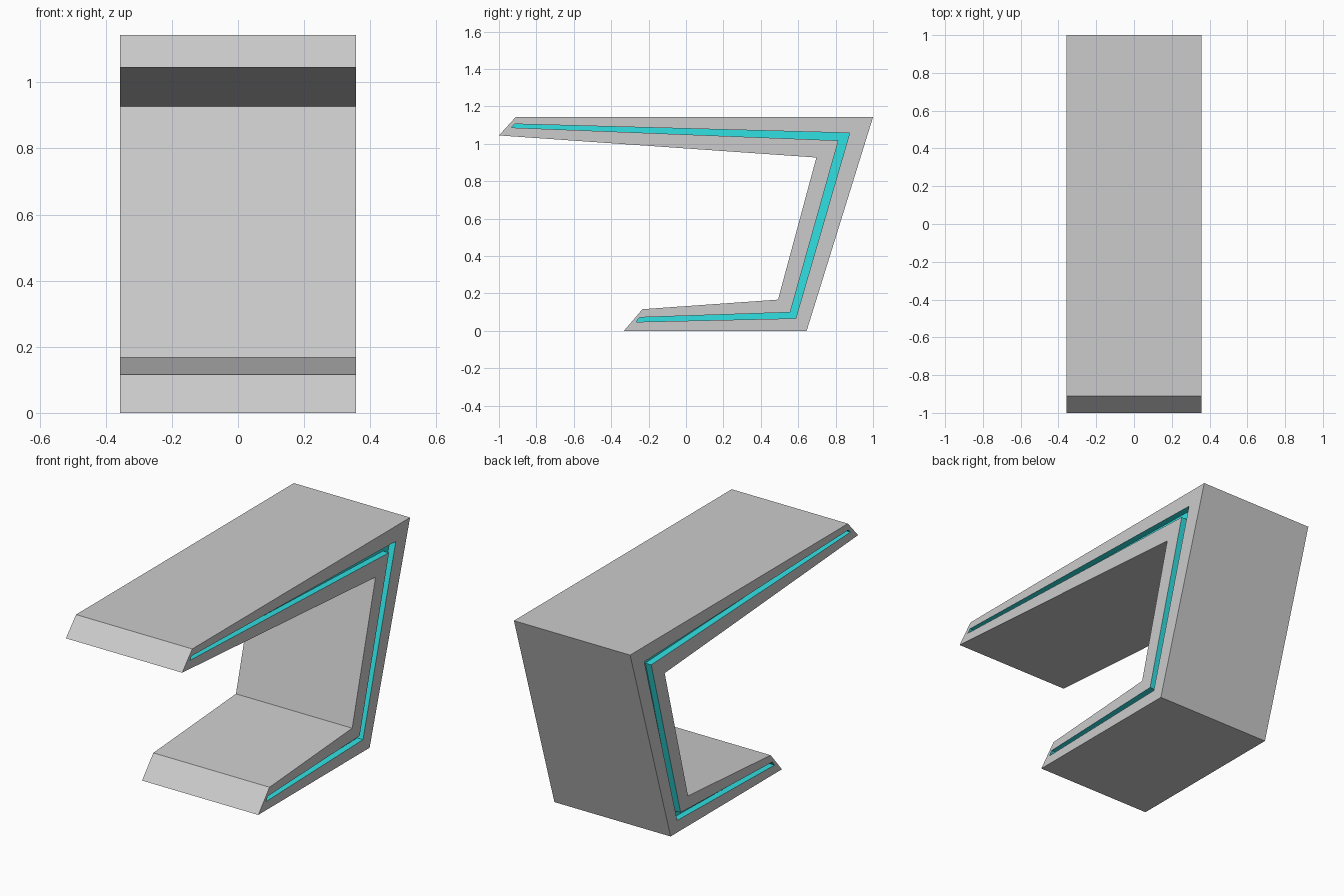
import bpy
import bmesh

if "Cube" in bpy.data.objects:
    bpy.data.objects.remove(bpy.data.objects["Cube"])

HALF_WIDTH = 0.357
DEPTH = 0.036

# Side profiles (y, z): outer body and the matching inset light channel
BODY = [(-1, 1.045), (-0.911, 1.143), (1, 1.143), (0.645, 0),
        (-0.332, 0), (-0.233, 0.116), (0.492, 0.167), (0.697, 0.927)]
CHANNEL = [(-0.934, 1.087), (-0.915, 1.106), (0.875, 1.058), (0.587, 0.067),
           (-0.266, 0.048), (-0.248, 0.072), (0.557, 0.099), (0.815, 1.018)]
N = len(BODY)


def material(name, color):
    mat = bpy.data.materials.new(name)
    mat.diffuse_color = color
    mat.use_nodes = True
    mat.node_tree.nodes["Principled BSDF"].inputs["Base Color"].default_value = mat.diffuse_color
    return mat


bm = bmesh.new()


def ring(profile, x):
    return [bm.verts.new((x, y, z)) for y, z in profile]


def bridge(a, b, slot):
    for i in range(N):
        j = (i + 1) % N
        bm.faces.new((a[i], a[j], b[j], b[i])).material_index = slot


# Both sides: grey rim around a recessed teal channel
edges = []
for side in (-1, 1):
    outer = ring(BODY, side * HALF_WIDTH)
    lip = ring(CHANNEL, side * HALF_WIDTH)
    floor = ring(CHANNEL, side * (HALF_WIDTH - DEPTH))
    bridge(outer, lip, 0)
    bridge(lip, floor, 1)
    for quad in ((0, 1, 2, 7), (7, 2, 3, 6), (6, 3, 4, 5)):
        bm.faces.new([floor[i] for i in quad]).material_index = 1
    edges.append(outer)

# Wide outer faces joining the two sides
bridge(edges[0], edges[1], 0)
bmesh.ops.recalc_face_normals(bm, faces=bm.faces)

mesh = bpy.data.meshes.new("bracket_body")
bm.to_mesh(mesh)
bm.free()
mesh.materials.append(material("grey_shell", (0.8, 0.8, 0.8, 1)))
mesh.materials.append(material("teal_channel", (0.03, 0.75, 0.77, 1)))
body = bpy.data.objects.new("bracket_body", mesh)
bpy.context.collection.objects.link(body)
